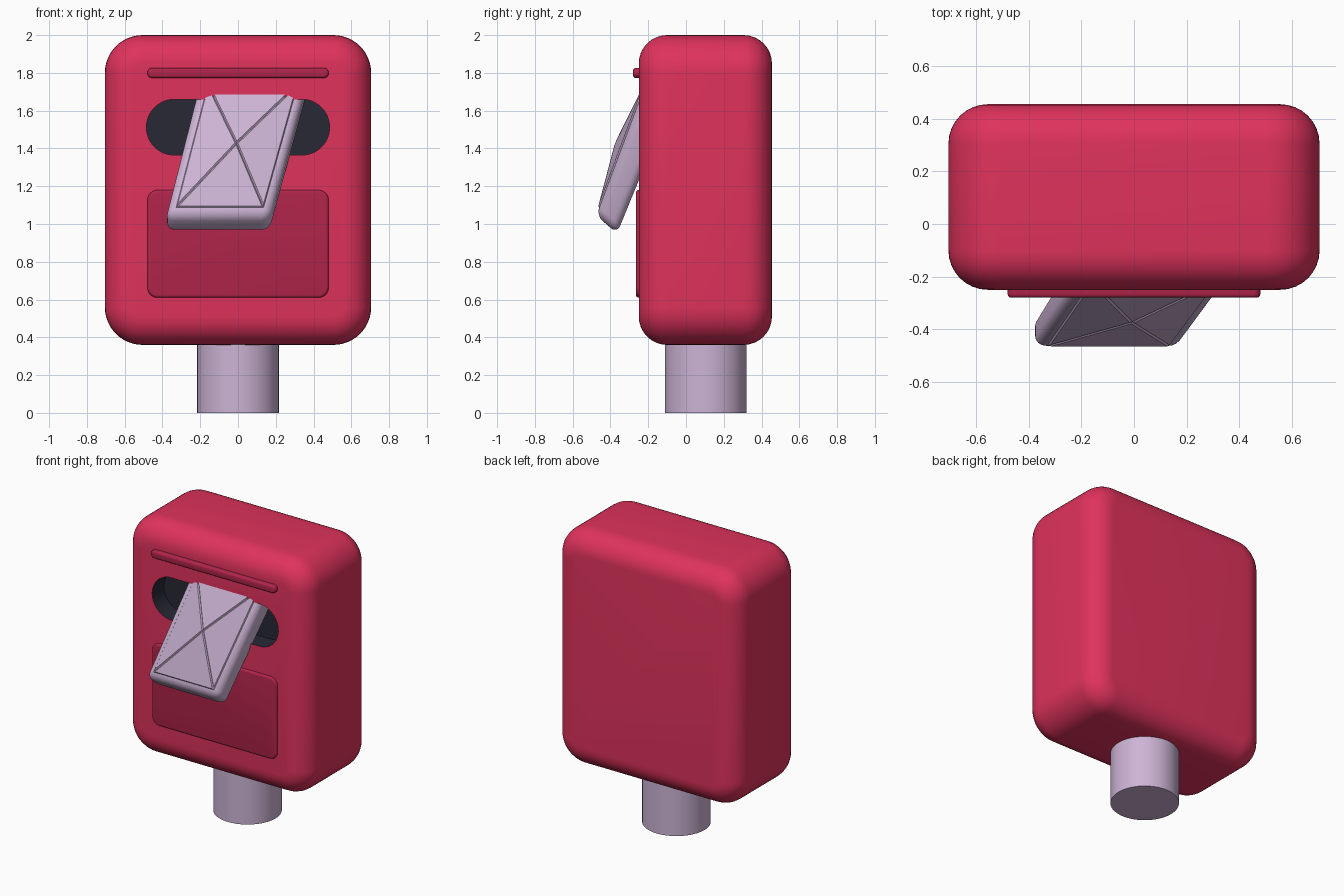
import bpy, bmesh, math
from mathutils import Vector

if "Cube" in bpy.data.objects:
    bpy.data.objects.remove(bpy.data.objects["Cube"])


def material(name, rgb):
    m = bpy.data.materials.new(name)
    m.diffuse_color = (*rgb, 1)
    m.use_nodes = True
    m.node_tree.nodes["Principled BSDF"].inputs["Base Color"].default_value = m.diffuse_color
    return m


RED = material("crimson", (0.74, 0.032, 0.107))
DEEP = material("deep crimson", (0.44, 0.018, 0.069))
MAUVE = material("pale mauve", (0.61, 0.456, 0.665))
DARK = material("dark slate", (0.02, 0.021, 0.034))


def finish(bm, name, mat, angle=32):
    bmesh.ops.recalc_face_normals(bm, faces=bm.faces)
    me = bpy.data.meshes.new(name)
    bm.to_mesh(me)
    bm.free()
    me.materials.append(mat)
    ob = bpy.data.objects.new(name, me)
    bpy.context.collection.objects.link(ob)
    smooth(ob, angle)
    return ob


def smooth(ob, angle=32):
    bpy.ops.object.select_all(action='DESELECT')
    ob.select_set(True)
    bpy.context.view_layer.objects.active = ob
    bpy.ops.object.shade_smooth_by_angle(angle=math.radians(angle))


def rounded_rect(hx, hz, r, n=12):
    """Outline points (x, z) of a rounded rectangle."""
    pts = []
    for q, (sx, sz) in enumerate([(1, 1), (-1, 1), (-1, -1), (1, -1)]):
        for i in range(n + 1):
            a = math.pi / 2 * (q + i / n)
            pts.append((sx * (hx - r) + r * math.cos(a),
                        sz * (hz - r) + r * math.sin(a)))
    return pts


def slab(name, mat, hx, z0, z1, r, rings):
    """Loft of inset rounded rectangles; rings = [(inset, y), ...]."""
    bm = bmesh.new()
    hz, cz = (z1 - z0) / 2, (z0 + z1) / 2
    loops = [[bm.verts.new((x, y, z + cz))
              for x, z in rounded_rect(hx - d, hz - d, r - d)]
             for d, y in rings]
    n = len(loops[0])
    for a, b in zip(loops, loops[1:]):
        for i in range(n):
            j = (i + 1) % n
            bm.faces.new((a[i], a[j], b[j], b[i]))
    bm.faces.new(loops[0])
    bm.faces.new(loops[-1])
    bmesh.ops.remove_doubles(bm, verts=bm.verts, dist=1e-5)
    return finish(bm, name, mat)


def round_edge(y, r, direction, n=8):
    """Quarter-round ring list ending on the cap plane y."""
    return [(r * (1 - math.cos(t)), y + direction * r * (math.sin(t) - 1))
            for t in (math.pi / 2 * i / n for i in range(n + 1))]


# Body: soft box with a wide rounded edge front and back
body = slab("body", RED, 0.705, 0.36, 2.0, 0.2,
            round_edge(-0.25, 0.15, -1)[::-1] + round_edge(0.455, 0.15, 1))

# Letter slot: dark stadium recess cut into the front
cutter = slab("slot_cutter", DARK, 0.485, 1.365, 1.66, 0.1474,
              [(0, -0.4), (0, -0.12)])
cutter.hide_render = True
mod = body.modifiers.new("slot", 'BOOLEAN')
mod.operation, mod.solver, mod.object = 'DIFFERENCE', 'EXACT', cutter
mod.material_mode = 'TRANSFER'
bpy.context.view_layer.objects.active = body
bpy.ops.object.modifier_apply(modifier=mod.name)
bpy.data.objects.remove(cutter)
smooth(body)

# Raised front panel and the thin bar above the slot
slab("front_panel", DEEP, 0.48, 0.61, 1.18, 0.055,
     [(0, -0.22)] + round_edge(-0.265, 0.014, -1, 4))
slab("top_bar", DEEP, 0.48, 1.773, 1.827, 0.0265,
     [(0, -0.22)] + round_edge(-0.28, 0.014, -1, 4))

# Post under the body
bm = bmesh.new()
bmesh.ops.create_cone(bm, cap_ends=True, segments=64, radius1=0.216,
                      radius2=0.216, depth=0.45)
bmesh.ops.translate(bm, verts=bm.verts, vec=(0, 0.105, 0.225))
finish(bm, "post", MAUVE)

# Envelope: tilted, sheared slab with rounded edges
bm = bmesh.new()
rows = [(-0.385, 0.17, -0.475, 1.045), (-0.195, 0.375, -0.20, 1.78),
        (-0.195, 0.375, -0.05, 1.72), (-0.385, 0.17, -0.365, 0.95)]
vs = [(bm.verts.new((l, y, z)), bm.verts.new((r, y, z))) for l, r, y, z in rows]
for i in range(4):
    a, b = vs[i], vs[(i + 1) % 4]
    bm.faces.new((a[0], a[1], b[1], b[0]))
bm.faces.new([v[0] for v in vs])
bm.faces.new([v[1] for v in vs])
bmesh.ops.recalc_face_normals(bm, faces=bm.faces)
bmesh.ops.bevel(bm, geom=bm.edges[:], offset=0.045, segments=5,
                profile=0.5, affect='EDGES')
# Four puffed flaps meeting at the middle, separated by fine creases
bm.normal_update()
front = max(bm.faces, key=lambda f: f.calc_area() * (f.normal.y < -0.5))
out = front.normal.copy()
poke = bmesh.ops.poke(bm, faces=[front])
poke["verts"][0].co += out * 0.035
bm.normal_update()
bmesh.ops.inset_individual(bm, faces=poke["faces"], thickness=0.006,
                           depth=0.007, use_even_offset=True)
finish(bm, "envelope", MAUVE, 28)
